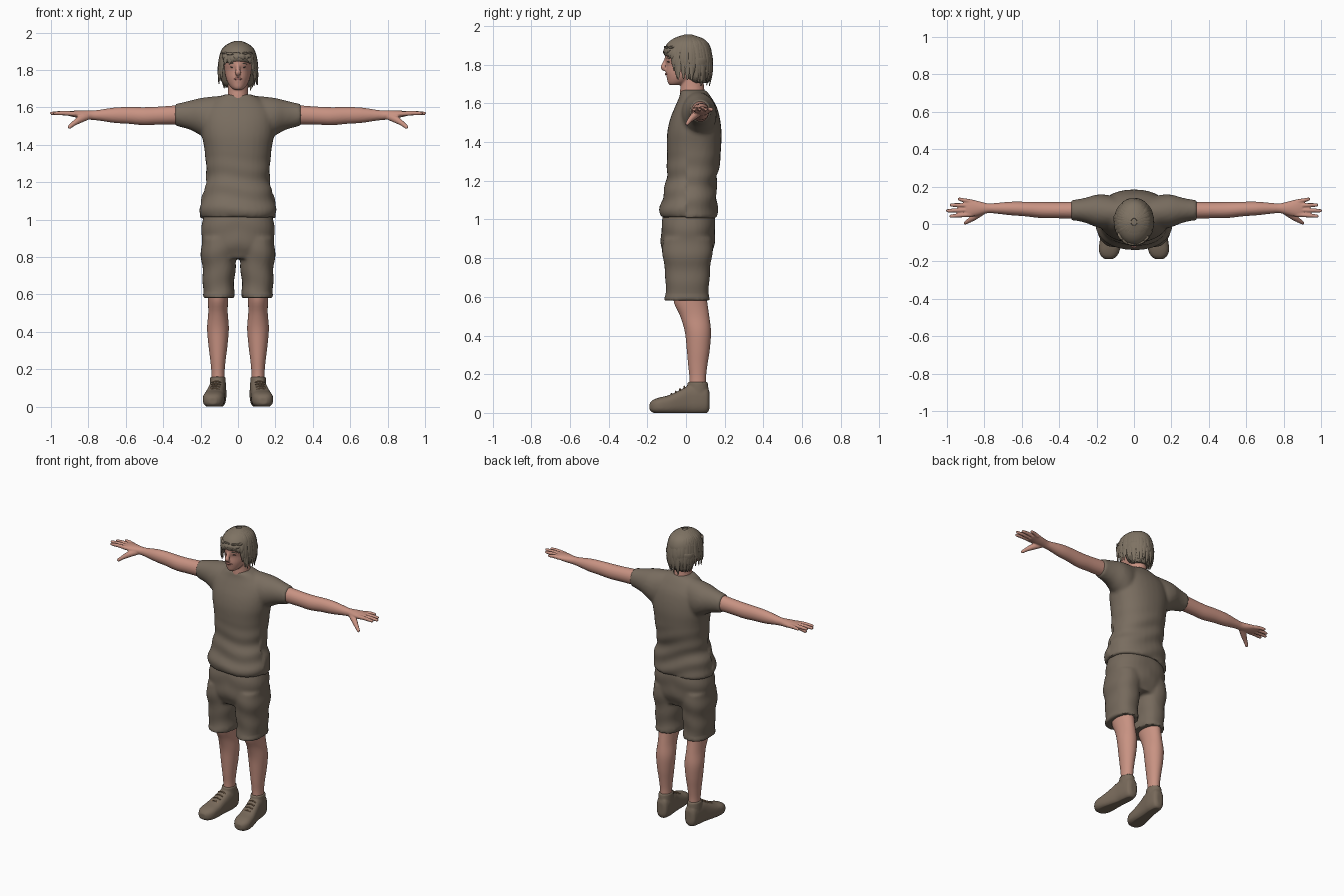
import bpy, bmesh, math, random
from mathutils import Vector as V
random.seed(4)
X, Y, Z = V((1, 0, 0)), V((0, 1, 0)), V((0, 0, 1))


def mat(name, r, g, b):
    m = bpy.data.materials.new(name)
    m.diffuse_color = (r, g, b, 1)
    return m


SKIN = mat("skin", .58, .29, .225)
SHIRT = mat("shirt brown", .19, .152, .115)
SHORTS = mat("shorts brown", .18, .143, .108)
SLATE = mat("slate", .11, .16, .17)
HAIR = mat("hair", .21, .17, .125)
SHOE = mat("shoe brown", .19, .145, .105)
SOLE = mat("sole dark", .04, .045, .048)
LACE = mat("lace tan", .30, .19, .11)
EYE = mat("eye dark", .06, .045, .04)
LIP = mat("lip", .45, .19, .16)


def spline(pts, k=4):
    """Catmull-Rom through tuples of any length"""
    pts = [V(p) for p in pts]
    out = []
    for i in range(len(pts) - 1):
        a, b, c, d = pts[max(i - 1, 0)], pts[i], pts[i + 1], pts[min(i + 2, len(pts) - 1)]
        for j in range(k):
            t = j / k
            out.append(.5 * (2 * b + (c - a) * t + (2 * a - 5 * b + 4 * c - d) * t * t
                             + (3 * b - a - 3 * c + d) * t ** 3))
    return out + [pts[-1]]


def tube(bm, pts, side=X, axis=None, p=2.0, n=32):
    """Loft through (x, y, z, half width along side, half height)"""
    pts = spline(pts)
    rings = []
    for i, q in enumerate(pts):
        c = V(q[:3])
        t = axis or (V(pts[min(i + 1, len(pts) - 1)][:3]) - V(pts[max(i - 1, 0)][:3])).normalized()
        up = side.cross(t).normalized()
        ring = []
        for j in range(n):
            a = 2 * math.pi * j / n
            u, w = math.cos(a), math.sin(a)
            u = math.copysign(abs(u) ** (2 / p), u) * max(q[3], .0005)
            w = math.copysign(abs(w) ** (2 / p), w) * max(q[4], .0005)
            ring.append(bm.verts.new(c + side * u + up * w))
        rings.append(ring)
    for r, s in zip(rings, rings[1:]):
        for j in range(n):
            bm.faces.new((r[j], r[(j + 1) % n], s[(j + 1) % n], s[j]))
    bm.faces.new(rings[0])
    bm.faces.new(rings[-1])


def stack(bm, rows, x=0, **kw):
    """Loft up z from rows (z, half width, y front, y back)"""
    tube(bm, [(x, (f + b) / 2, z, w, (b - f) / 2) for z, w, f, b in rows], axis=Z, **kw)


def finish(name, bm, mats, voxel=0, smooth=4, cuts=(), rule=None, mirror=False, move=None):
    """Fuse, cut along colour lines, colour, mirror and smooth a part"""
    bmesh.ops.recalc_face_normals(bm, faces=bm.faces)
    me = bpy.data.meshes.new(name)
    bm.to_mesh(me)
    bm.free()
    ob = bpy.data.objects.new(name, me)
    bpy.context.collection.objects.link(ob)
    if voxel:
        r = ob.modifiers.new("fuse", 'REMESH')
        r.mode, r.voxel_size = 'VOXEL', voxel
        s = ob.modifiers.new("relax", 'SMOOTH')
        s.factor, s.iterations = .5, smooth
    if mirror:
        ob.modifiers.new("mirror", 'MIRROR').use_mirror_merge = False
    ob.data = bpy.data.meshes.new_from_object(ob.evaluated_get(bpy.context.evaluated_depsgraph_get()))
    ob.modifiers.clear()
    ob.data.name = name
    b = bmesh.new()
    b.from_mesh(ob.data)
    if move:
        b.normal_update()
        for v, co in [(v, move(v)) for v in b.verts]:
            v.co = co
    for co, no in cuts:
        bmesh.ops.bisect_plane(b, geom=b.verts[:] + b.edges[:] + b.faces[:], plane_co=co, plane_no=no)
    b.normal_update()
    if rule:
        for f in b.faces:
            f.material_index = rule(f.calc_center_median(), f.normal)
    b.to_mesh(ob.data)
    b.free()
    ob.data.materials.clear()
    for m in mats:
        ob.data.materials.append(m)
    bpy.ops.object.select_all(action='DESELECT')
    ob.select_set(True)
    bpy.context.view_layer.objects.active = ob
    bpy.ops.object.shade_smooth_by_angle(angle=math.radians(50))
    return ob


# Shirt: torso and sleeves fused, V neck and sleeves cut by colour
bm = bmesh.new()
stack(bm, [(1.01, .2, -.13, .16), (1.05, .204, -.136, .163), (1.12, .192, -.12, .157), (1.2, .17, -.103, .158),
           (1.29, .172, -.098, .175), (1.38, .18, -.099, .182), (1.45, .193, -.097, .184), (1.52, .196, -.082, .176),
           (1.58, .185, -.058, .16), (1.63, .14, -.036, .132), (1.657, .1, -.03, .112), (1.67, .07, -.025, .1)], p=2.25)
for s in (1, -1):
    tube(bm, [(s * x, y, (t + b) / 2, r, (t - b) / 2) for x, y, t, b, r in
              [(.06, .06, 1.665, 1.48, .07), (.14, .065, 1.658, 1.42, .09), (.2, .07, 1.65, 1.45, .087),
               (.25, .073, 1.638, 1.478, .07), (.3, .074, 1.626, 1.493, .058), (.338, .074, 1.618, 1.502, .055)]],
         side=Y, axis=X * s)


def folds(v):
    c = v.co
    k = max(0, min(1, (1.36 - c.z) / .15))
    return c + v.normal * .004 * k * math.sin(55 * c.z + 9 * c.x * math.copysign(1, c.y) + 2 * math.sin(11 * c.x))


def shirt_rule(c, n):
    if c.y < .03 and c.z > 1.565 + 1.06 * abs(c.x) and abs(c.x) < .09:
        return 2
    return 1 if abs(c.x) > .2 and c.z > 1.35 else 0


finish("shirt", bm, [SHIRT, SLATE, SKIN], .011, 4, rule=shirt_rule, move=folds,
       cuts=[(V((0, 0, 1.565)), V((1.06 * s, 0, -1))) for s in (1, -1)] + [(X * .2, X), (X * -.2, X)])

# Shorts: hips and two legs fused
bm = bmesh.new()
stack(bm, [(1.04, .185, -.112, .143), (.95, .194, -.129, .153), (.87, .19, -.128, .145), (.79, .16, -.105, .12)], p=2.3)
for s in (1, -1):
    stack(bm, [(.9, .092, -.12, .138), (.8, .094, -.12, .134), (.7, .085, -.105, .12),
               (.62, .084, -.108, .12), (.58, .084, -.114, .122)], x=s * .103, p=2.3)
finish("shorts", bm, [SHORTS, SOLE], .011, 3, rule=lambda c, n: int(c.z < .61 and n.z < -.7),
       move=lambda v: v.co + v.normal * .003 * math.sin(45 * v.co.z + 14 * abs(v.co.x)) * (v.co.z > .6))

# Lower legs
bm = bmesh.new()
stack(bm, [(.65, .06, -.07, .1), (.57, .054, -.062, .11), (.5, .052, -.03, .12), (.42, .058, -.006, .129),
           (.33, .051, .004, .123), (.25, .041, .011, .111), (.18, .035, .018, .103), (.1, .036, .015, .105)], x=.107)
finish("leg", bm, [SKIN], mirror=True)

# Arms with fingers and thumb
bm = bmesh.new()
tube(bm, [(.29, .073, 1.562, .046, .052), (.42, .074, 1.556, .043, .048), (.5, .075, 1.553, .043, .048),
          (.58, .08, 1.557, .039, .045), (.66, .083, 1.558, .036, .041), (.74, .084, 1.558, .028, .029),
          (.78, .084, 1.558, .026, .025), (.83, .084, 1.561, .038, .023), (.87, .085, 1.565, .046, .018),
          (.9, .085, 1.566, .044, .013)], side=Y)
for y0, y1, x1 in [(.05, .042, .987), (.075, .071, 1.004), (.099, .102, .985), (.12, .133, .943)]:
    tube(bm, [(.87, y0, 1.565, .012, .013), (.5 * (.87 + x1), (y0 + y1) / 2, 1.569, .011, .012),
              (x1 - .008, y1, 1.568, .009, .009), (x1, y1, 1.567, .004, .004)], side=Y, n=14)
tube(bm, [(.8, .07, 1.553, .018, .018), (.845, .043, 1.535, .02, .019), (.88, .02, 1.512, .014, .013),
          (.903, .006, 1.493, .01, .01), (.907, .003, 1.489, .004, .004)], side=Y, n=16)
finish("arm", bm, [SKIN], .0048, 2, mirror=True)

# Head with neck, nose and brow
bm = bmesh.new()
stack(bm, [(1.695, .022, -.086, -.03), (1.707, .038, -.094, .01), (1.73, .054, -.099, .05), (1.76, .065, -.104, .09),
           (1.8, .072, -.102, .12), (1.83, .075, -.109, .124), (1.87, .075, -.107, .124), (1.91, .063, -.085, .1),
           (1.935, .03, -.04, .05)])
stack(bm, [(1.6, .075, -.03, .105), (1.65, .058, -.031, .098), (1.7, .053, -.028, .092), (1.77, .055, -.02, .09)])
tube(bm, [(0, -.098, 1.832, .009, .012), (0, -.11, 1.805, .011, .013), (0, -.118, 1.787, .016, .013),
          (0, -.106, 1.775, .012, .012)], n=16)
finish("head", bm, [SKIN], .005, 3)

# Eyes, brows and mouth
for name, m, rows in [
        ("eye", EYE, [(.018, -.094, 1.814, .002, .001), (.03, -.092, 1.816, .005, .005), (.043, -.085, 1.814, .002, .001)]),
        ("brow", HAIR, [(.014, -.102, 1.829, .003, .002), (.032, -.097, 1.835, .004, .003), (.05, -.083, 1.83, .002, .001)]),
        ("lips", LIP, [(0, -.105, 1.752, .004, .007), (.012, -.102, 1.752, .004, .005), (.025, -.095, 1.751, .002, .001)])]:
    bm = bmesh.new()
    tube(bm, rows, side=Y, n=12)
    finish(name, bm, [m], mirror=True)

# Hair: base cap plus tapered locks falling from the crown
bm = bmesh.new()
stack(bm, [(1.705, .058, .035, .1), (1.73, .082, .0, .116), (1.78, .095, -.025, .127), (1.825, .1, -.035, .132),
           (1.845, .1, -.108, .133), (1.88, .097, -.112, .13), (1.915, .082, -.092, .113), (1.94, .052, -.055, .078),
           (1.95, .02, -.01, .03)])
for row in range(2):
    for i in range(34):
        a = 2 * math.pi * (i + .5 * row + random.uniform(-.3, .3)) / 34
        d, side, f = V((math.cos(a), math.sin(a), 0)), V((-math.sin(a), math.cos(a), 0)), -math.sin(a)
        end = 1.84 if f > .62 else 1.735 if f > -.3 else 1.705
        end += random.uniform(-.018, .018) + .035 * row
        pts = []
        for t, w in ((.15, .008), (.6, .016), (1.05, .019)):
            pts.append((.101 * math.sin(t) * d.x, .011 + .122 * math.sin(t) * d.y, 1.838 + .113 * math.cos(t), w, .006))
        flare = random.uniform(.97, 1.1) if f > -.3 else random.uniform(.82, .95)
        mid = .45 * 1.89 + .55 * end
        pts.append((.102 * d.x, .011 + .123 * d.y, mid, .017, .006))
        pts.append((.102 * d.x * flare, .011 + .122 * d.y * min(flare, 1.02), end, .003, .002))
        tube(bm, pts, side=side, n=8)
finish("hair", bm, [HAIR])

# Shoes: flat sole, slate heel and toe panels
bm = bmesh.new()
tube(bm, [(x, y, (t + b) / 2, w, (t - b) / 2) for x, y, t, b, w in
          [(.105, .122, .11, .03, .018), (.106, .108, .14, .006, .038), (.108, .06, .15, .0, .046),
           (.112, .015, .148, .0, .047), (.119, -.03, .125, .0, .05), (.127, -.09, .097, .0, .056),
           (.132, -.14, .085, .002, .056), (.134, -.172, .072, .008, .042), (.135, -.188, .055, .02, .02)]],
     axis=-Y, p=2.7)
stack(bm, [(.08, .044, .0, .115), (.13, .043, .005, .116), (.166, .041, .008, .112)], x=.108)


def shoe_rule(c, n):
    if c.z < .036:
        return 2
    if c.y < -.135 and c.z < .075:
        return 1
    return 1 if c.z < .125 and -.06 < c.y < .085 and abs(n.x) > .55 else 0


finish("shoe", bm, [SHOE, SLATE, SOLE], .006, 2, rule=shoe_rule, mirror=True,
       cuts=[(Z * .036, Z), (Z * .125, Z), (Y * -.135, Y), (Y * -.06, Y), (Y * .085, Y)],
       move=lambda v: V((v.co.x, v.co.y, max(v.co.z, .006) - .006)))

# Laces across the tongue
bm = bmesh.new()
for k in range(4):
    y, z, x = -.075 + .022 * k, .096 + .0125 * k, .124 - .003 * k
    tube(bm, [(x - .026, y, z - .004, .004, .003), (x, y, z + .003, .004, .004), (x + .026, y, z - .004, .004, .003)],
         side=Y, n=8)
finish("laces", bm, [LACE], mirror=True)
